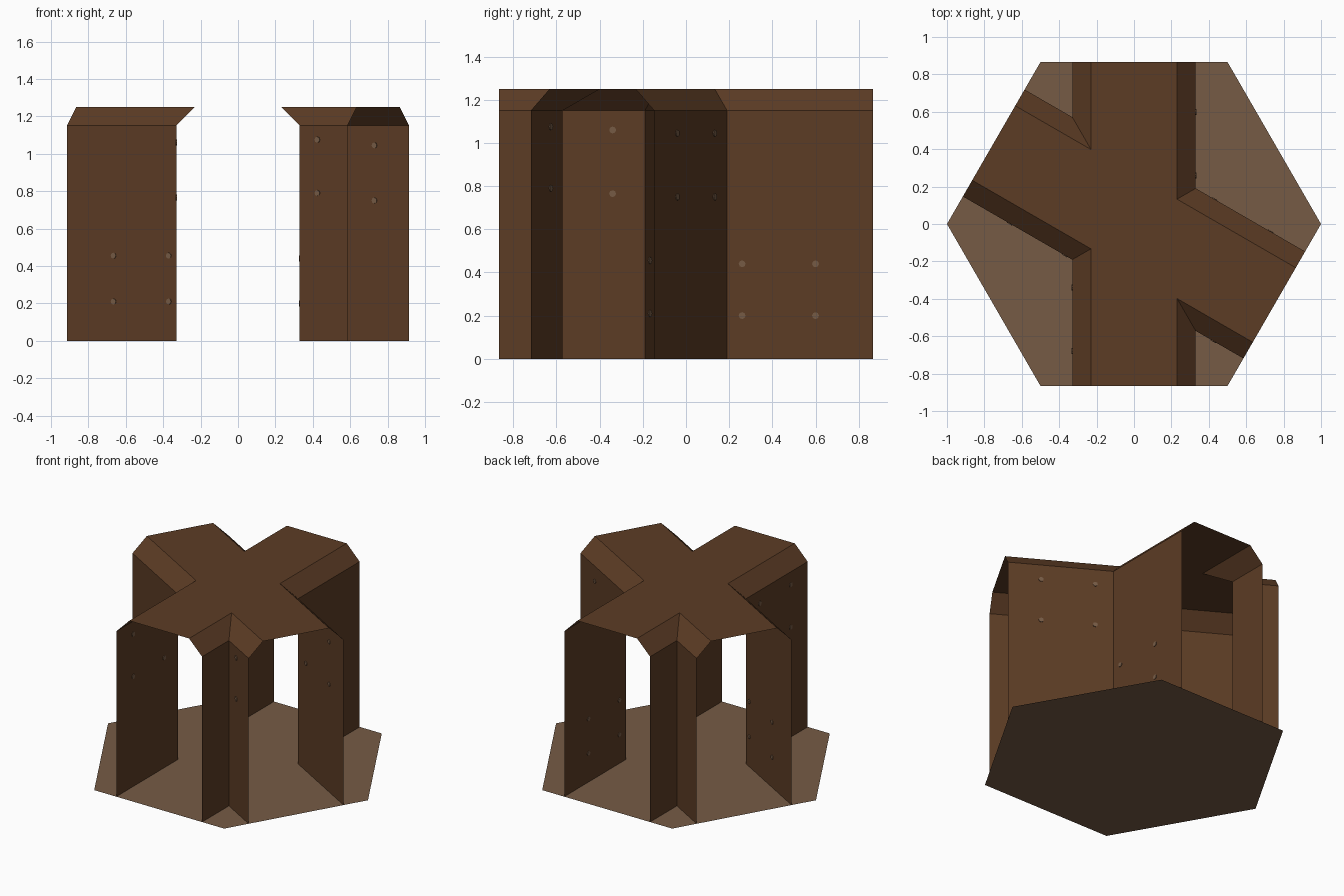
import bpy, bmesh, math
from mathutils import Matrix, Vector

if "Cube" in bpy.data.objects:
    bpy.data.objects.remove(bpy.data.objects["Cube"])


def material(name, rgb):
    m = bpy.data.materials.new(name)
    m.diffuse_color = (*rgb, 1)
    m.use_nodes = True
    m.node_tree.nodes["Principled BSDF"].inputs["Base Color"].default_value = m.diffuse_color
    return m


earth = material("dark earth", (0.107, 0.045, 0.018))
path = material("pale earth", (0.181, 0.105, 0.060))


def finish(bm, name, mat):
    me = bpy.data.meshes.new(name)
    bm.to_mesh(me)
    bm.free()
    me.materials.append(mat)
    ob = bpy.data.objects.new(name, me)
    bpy.context.collection.objects.link(ob)
    return ob


APOTHEM = math.sqrt(3) / 2
ARMS = [math.radians(a) for a in (90, 150, 270, 330)]   # tunnel exits
PROFILE = [(0.33, 0.0), (0.33, 1.15), (0.23, 1.25)]     # half width, height


def heading(a):
    return Vector((math.cos(a), math.sin(a), 0))


def outline(i, w, z):
    """Wall line from exit i round the corner to the next exit."""
    a = ARMS[i]
    b = ARMS[(i + 1) % 4]
    if b < a:
        b += 2 * math.pi
    half = (b - a) / 2
    up = Vector((0, 0, z))
    return [heading(a) * APOTHEM + heading(a + math.pi / 2) * w + up,
            heading(a + half) * (w / math.sin(half)) + up,
            heading(b) * APOTHEM + heading(b - math.pi / 2) * w + up]


# Hexagonal floor
bm = bmesh.new()
bm.faces.new([bm.verts.new(heading(math.radians(60 * k))) for k in range(6)])
finish(bm, "floor", path)

# Thin tunnel walls with chamfered tops, plus the cross-shaped ceiling
bm = bmesh.new()
rim = []
for i in range(4):
    rows = [[bm.verts.new(p) for p in outline(i, w, z)] for w, z in PROFILE]
    for lo, hi in zip(rows, rows[1:]):
        for k in range(2):
            bm.faces.new((lo[k + 1], lo[k], hi[k], hi[k + 1]))
    rim += rows[-1]
bm.faces.new(rim)
finish(bm, "tunnel_shell", earth)


# Small pegs showing on both sides of the walls
def peg(bm, x, y, z, angle):
    n = heading(math.radians(angle))
    m = Matrix.Translation((x, y, z)) @ n.to_track_quat('Z', 'Y').to_matrix().to_4x4()
    bmesh.ops.create_cone(bm, cap_ends=True, segments=8, radius1=0.016,
                          radius2=0.016, depth=0.008, matrix=m)


bm = bmesh.new()
slope = math.tan(math.radians(30))
offset = 0.33 / math.cos(math.radians(30))
for side, x, heights in ((1, 0.73, (1.045, 0.75)), (1, 0.43, (1.045, 0.75)),
                         (-1, 0.425, (1.075, 0.79)),
                         (-1, -0.665, (0.455, 0.21)), (-1, -0.37, (0.455, 0.21))):
    for z in heights:
        peg(bm, x, side * offset - slope * x, z, 60)
for x, y, heights in ((0.33, 0.26, (0.44, 0.2)), (0.33, 0.6, (0.44, 0.2)),
                      (-0.33, -0.34, (1.06, 0.765)), (-0.33, -0.68, (1.06, 0.765))):
    for z in heights:
        peg(bm, x, y, z, 0)
finish(bm, "wall_pegs", path)
